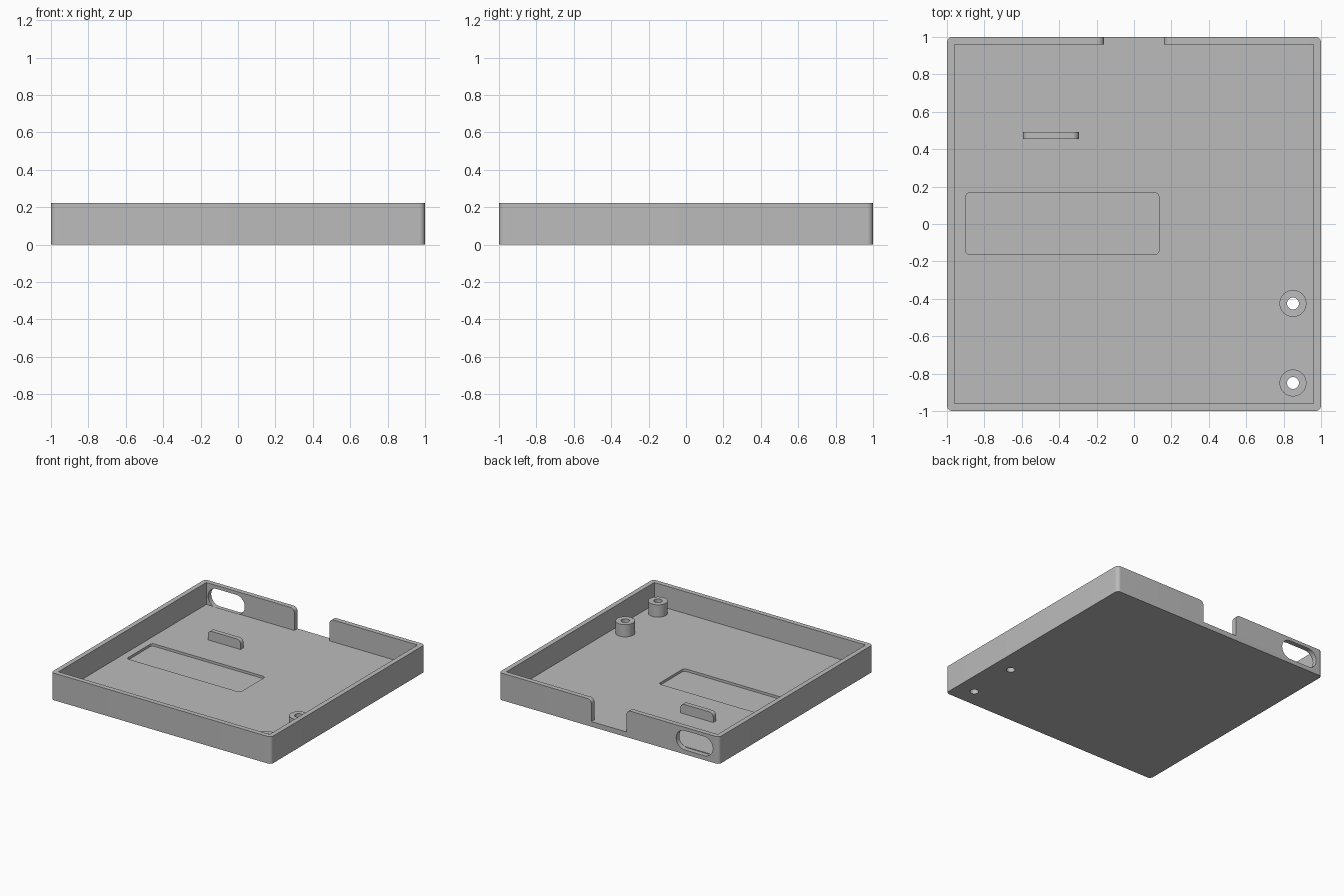
import bpy, bmesh, math
from mathutils import Vector

if "Cube" in bpy.data.objects:
    bpy.data.objects.remove(bpy.data.objects["Cube"], do_unlink=True)

FLOOR, HEIGHT, WALL = 0.042, 0.222, 0.04

grey = bpy.data.materials.new("plain grey")
grey.use_nodes = True
colour = (0.5, 0.5, 0.5, 1)
grey.diffuse_color = colour
grey.node_tree.nodes["Principled BSDF"].inputs["Base Color"].default_value = colour


def arc(cx, cy, r, start, end, steps=10):
    """Points on an arc, angles in degrees."""
    angles = [math.radians(start + (end - start) * i / steps) for i in range(steps + 1)]
    return [(cx + r * math.cos(a), cy + r * math.sin(a)) for a in angles]


def rounded(x0, x1, y0, y1, low=0, high=0):
    """Rectangle outline with separate radii for its lower and upper corners."""
    points = []
    for x, y, sx, sy, r, a in ((x1, y0, -1, 1, low, 270), (x1, y1, -1, -1, high, 0),
                               (x0, y1, 1, -1, high, 90), (x0, y0, 1, 1, low, 180)):
        points += arc(x + sx * r, y + sy * r, r, a, a + 90) if r else [(x, y)]
    return points


def finish(name, bm):
    bmesh.ops.remove_doubles(bm, verts=bm.verts, dist=1e-5)
    bmesh.ops.recalc_face_normals(bm, faces=bm.faces)
    mesh = bpy.data.meshes.new(name)
    bm.to_mesh(mesh)
    bm.free()
    mesh.materials.append(grey)
    obj = bpy.data.objects.new(name, mesh)
    bpy.context.collection.objects.link(obj)
    return obj


def activate(obj):
    bpy.ops.object.select_all(action="DESELECT")
    obj.select_set(True)
    bpy.context.view_layer.objects.active = obj


def prism(name, outline, lo, hi, axis="z"):
    """Extrude an outline along z, or an x-z outline along y."""
    place = (lambda u, v, w: (u, v, w)) if axis == "z" else (lambda u, v, w: (u, w, v))
    bm = bmesh.new()
    face = bm.faces.new([bm.verts.new(place(u, v, lo)) for u, v in outline])
    top = bmesh.ops.extrude_face_region(bm, geom=[face])["geom"]
    shift = Vector(place(0, 0, hi - lo))
    bmesh.ops.translate(bm, vec=shift, verts=[g for g in top if isinstance(g, bmesh.types.BMVert)])
    return finish(name, bm)


def cut(target, cutter):
    cutter.hide_render = True
    mod = target.modifiers.new("cut", "BOOLEAN")
    mod.operation, mod.solver, mod.object = "DIFFERENCE", "EXACT", cutter
    activate(target)
    bpy.ops.object.modifier_apply(modifier=mod.name)
    bpy.data.objects.remove(cutter, do_unlink=True)


# Tray with a hollow interior
tray = prism("tray", rounded(-1, 1, -1, 1, 0.03, 0.03), 0, HEIGHT)
inner = 1 - WALL
cut(tray, prism("cavity", rounded(-inner, inner, -inner, inner), FLOOR, 0.5))

# Open notch in the back wall, with rounded shoulders
r, half = 0.035, 0.16
right = [(half, FLOOR)] + arc(half + r, HEIGHT - r, r, 180, 90) + [(half + r, 0.4)]
left = [(-x, z) for x, z in reversed(right)]
cut(tray, prism("notch", right + left, 0.94, 1.1, "y"))

# Rounded slot through the back wall
cut(tray, prism("slot", rounded(-0.944, -0.611, 0.036, 0.194, 0.0785, 0.0785), inner, 1.1, "y"))

# Shallow pocket in the floor
cut(tray, prism("pocket", rounded(-0.9, 0.133, -0.163, 0.167, 0.022, 0.022), FLOOR - 0.02, 0.1))

# Screw posts with bores that go through the floor
POST_X, OUTER, BORE, POST_TOP = 0.85, 0.072, 0.032, 0.143
posts = []
for name, y in (("rear_post", -0.425), ("front_post", -0.85)):
    cut(tray, prism("bore", arc(POST_X, y, BORE, 0, 352.5, 47), -0.1, 0.1))
    bm = bmesh.new()
    profile = [(BORE, FLOOR), (BORE, POST_TOP), (OUTER, POST_TOP), (OUTER, FLOOR)]
    verts = [bm.verts.new((POST_X + d, y, z)) for d, z in profile]
    edges = [bm.edges.new(pair) for pair in zip(verts, verts[1:])]
    bmesh.ops.spin(bm, geom=verts + edges, cent=(POST_X, y, 0), axis=(0, 0, 1),
                   angle=math.tau, steps=48)
    posts.append(finish(name, bm))

# Upright tab with rounded upper corners
tab = prism("tab", rounded(-0.593, -0.295, FLOOR, 0.12, 0, 0.035), 0.455, 0.493, "y")

for obj in [tray, tab] + posts:
    activate(obj)
    bpy.ops.object.shade_smooth_by_angle(angle=math.radians(30))
